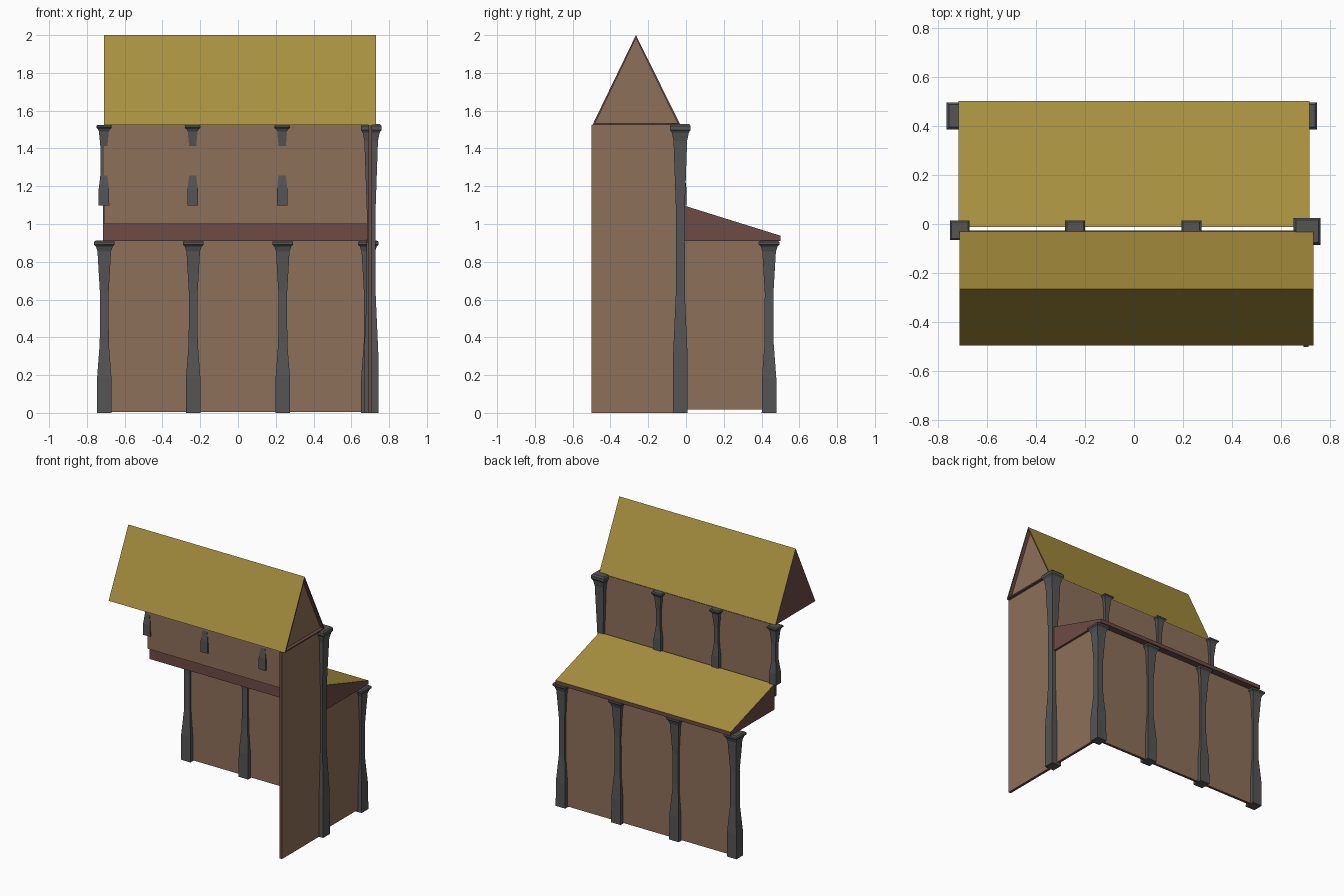
import bpy, bmesh
from mathutils import Vector

if "Cube" in bpy.data.objects:
    bpy.data.objects.remove(bpy.data.objects["Cube"])


def material(name, rgb):
    m = bpy.data.materials.new(name)
    m.diffuse_color = (*rgb, 1)
    m.use_nodes = True
    m.node_tree.nodes["Principled BSDF"].inputs["Base Color"].default_value = m.diffuse_color
    return m


STONE = material("stone", (0.09, 0.09, 0.09))
PLASTER = material("plaster", (0.27, 0.16, 0.10))
TIMBER = material("timber", (0.15, 0.07, 0.06))
THATCH = material("thatch", (0.39, 0.28, 0.05))


def finish(name, bm, mats, pick=None):
    bmesh.ops.recalc_face_normals(bm, faces=bm.faces)
    if pick:
        for f in bm.faces:
            f.material_index = pick(f)
    me = bpy.data.meshes.new(name)
    bm.to_mesh(me)
    bm.free()
    for m in mats:
        me.materials.append(m)
    ob = bpy.data.objects.new(name, me)
    bpy.context.collection.objects.link(ob)
    return ob


def wall(name, lo, hi, axis):
    """Thin slab: plaster on the broad sides, timber on the edges."""
    bm = bmesh.new()
    bmesh.ops.create_cube(bm, size=1)
    lo, hi = Vector(lo), Vector(hi)
    for v in bm.verts:
        v.co = Vector([(lo[i] + hi[i]) / 2 + v.co[i] * (hi[i] - lo[i]) for i in range(3)])
    return finish(name, bm, [PLASTER, TIMBER], lambda f: 0 if abs(f.normal[axis]) > 0.9 else 1)


def prism(bm, profile, x0, x1):
    """Extrude a (y, z) profile along x."""
    f = bm.faces.new([bm.verts.new((x0, y, z)) for y, z in profile])
    new = bmesh.ops.extrude_face_region(bm, geom=[f])["geom"]
    bmesh.ops.translate(bm, vec=(x1 - x0, 0, 0),
                        verts=[g for g in new if isinstance(g, bmesh.types.BMVert)])
    bmesh.ops.recalc_face_normals(bm, faces=bm.faces)


# Half-widths up a pillar, as (fraction of shaft height, half-width)
SHAFT = [(0, 0.039), (0.21, 0.038), (0.42, 0.024), (0.72, 0.023), (0.97, 0.036)]


def pillar(name, x, y, z0, z1, scale=1.0, cap=0.03):
    top = z1 - cap
    rings = [(z0 + t * (top - z0), r * scale) for t, r in SHAFT]
    rings += [(top, 0.045 * scale), (top + cap * 0.3, 0.055 * scale),
              (top + cap * 0.75, 0.055 * scale), (z1, 0.046 * scale)]
    bm = bmesh.new()
    loops = [[bm.verts.new((x + sx * r, y + sy * r, z))
              for sx, sy in ((-1, -1), (1, -1), (1, 1), (-1, 1))] for z, r in rings]
    for a, b in zip(loops, loops[1:]):
        for i in range(4):
            j = (i + 1) % 4
            bm.faces.new((a[i], a[j], b[j], b[i]))
    bm.faces.new(loops[0][::-1])
    bm.faces.new(loops[-1])
    return finish(name, bm, [STONE])


# Walls
wall("end_wall", (0.69, -0.5, 0), (0.71, -0.03, 1.525), 0)
wall("aisle_end_wall", (0.68, -0.03, 0.018), (0.70, 0.44, 0.92), 0)
wall("aisle_back_wall", (-0.71, 0.43, 0.005), (0.695, 0.45, 0.92), 1)
wall("upper_wall", (-0.71, -0.044, 1.0), (0.70, -0.026, 1.525), 1)

# Main gable roof with a recessed panel on the right end
bm = bmesh.new()
prism(bm, [(-0.495, 1.525), (-0.03, 1.525), (-0.265, 2.0)], -0.71, 0.73)
gable = max(bm.faces, key=lambda f: f.calc_center_median().x)
bmesh.ops.inset_region(bm, faces=[gable], thickness=0.018)
new = bmesh.ops.extrude_face_region(bm, geom=[gable])["geom"]
bmesh.ops.delete(bm, geom=[gable], context="FACES_ONLY")
bmesh.ops.translate(bm, vec=(-0.025, 0, 0),
                    verts=[g for g in new if isinstance(g, bmesh.types.BMVert)])


def roof_part(f):
    c = f.calc_center_median()
    if f.normal.x > 0.9 and 0.69 < c.x < 0.72:
        return 2
    return 0 if f.normal.z > 0.2 and c.x < 0.5 else 1


finish("main_roof", bm, [THATCH, TIMBER, PLASTER], roof_part)

# Lean-to roof over the aisle
bm = bmesh.new()
prism(bm, [(-0.012, 0.91), (0.5, 0.91), (0.5, 0.938), (-0.012, 1.098)], -0.715, 0.715)
finish("aisle_roof", bm, [THATCH, TIMBER], lambda f: 0 if f.normal.z > 0.2 else 1)

# Pillars
for i, x in enumerate((-0.708, -0.237, 0.237, 0.69)):
    pillar(f"aisle_pillar_{i}", x, 0.44, 0, 0.912)
for i, x in enumerate((-0.71, -0.24, 0.234)):
    pillar(f"upper_pillar_{i}", x, -0.025, 1.098, 1.525, 0.73, 0.022)
pillar("tall_pillar", 0.705, -0.03, 0, 1.53, 1.0, 0.045)
